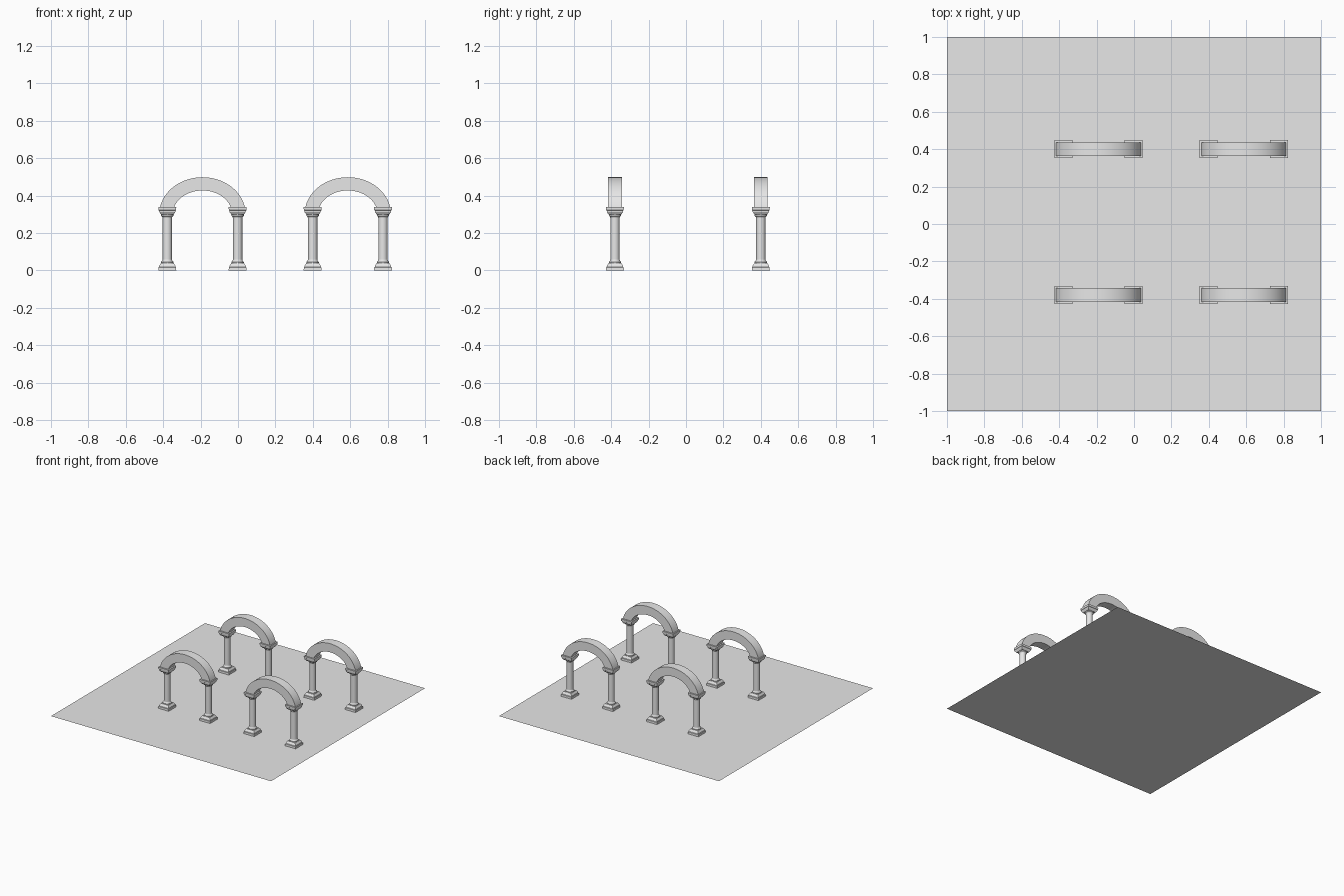
import bpy
import bmesh
import math

cube = bpy.data.objects.get("Cube")
if cube:
    bpy.data.objects.remove(cube, do_unlink=True)

grey = bpy.data.materials.new("stone_grey")
grey.use_nodes = True
grey.diffuse_color = (0.8, 0.8, 0.8, 1)
grey.node_tree.nodes["Principled BSDF"].inputs["Base Color"].default_value = (0.8, 0.8, 0.8, 1)


def finish(bm, name):
    """Turn a bmesh into a mesh that copies can share."""
    bmesh.ops.recalc_face_normals(bm, faces=bm.faces[:])
    mesh = bpy.data.meshes.new(name)
    bm.to_mesh(mesh)
    bm.free()
    mesh.materials.append(grey)
    return mesh


def stack(bm, profile, sides):
    """Loft rings of (half width, height); four sides give a square plan."""
    grow = math.sqrt(2) if sides == 4 else 1
    rings = []
    for width, z in profile:
        ring = []
        for i in range(sides):
            a = math.tau * (i + 0.5) / sides
            ring.append(bm.verts.new((width * grow * math.cos(a), width * grow * math.sin(a), z)))
        rings.append(ring)
    for low, high in zip(rings, rings[1:]):
        for i in range(sides):
            j = (i + 1) % sides
            bm.faces.new((low[i], low[j], high[j], high[i]))
    bm.faces.new(rings[0][::-1])
    bm.faces.new(rings[-1])


def place(mesh, name, location):
    obj = bpy.data.objects.new(name, mesh)
    obj.location = location
    bpy.context.collection.objects.link(obj)
    obj.select_set(True)
    bpy.context.view_layer.objects.active = obj
    return obj


CAP_TOP = 0.338
foot = [(0.048, 0), (0.047, 0.016), (0.044, 0.018), (0.043, 0.026), (0.034, 0.039)]
collar = [(0.033, 0.038), (0.033, 0.046), (0.027, 0.052), (0.025, 0.058)]

# Column base and its mirrored capital
bm = bmesh.new()
stack(bm, foot, 4)
stack(bm, collar, 32)
base_mesh = finish(bm, "column_base")
bm = bmesh.new()
stack(bm, [(w, CAP_TOP - z) for w, z in foot], 4)
stack(bm, [(w, CAP_TOP - z) for w, z in collar], 32)
capital_mesh = finish(bm, "column_capital")

# Round shaft
bm = bmesh.new()
stack(bm, [(0.025, 0.05), (0.025, CAP_TOP - 0.05)], 32)
shaft_mesh = finish(bm, "column_shaft")

# Arch: square section swept along part of an ellipse
bm = bmesh.new()
SPRING, DEPTH, STEPS = 0.30, 0.037, 40
sections = []
for i in range(STEPS + 1):
    section = []
    for a, b, y in ((0.231, 0.198, -DEPTH), (0.231, 0.198, DEPTH),
                    (0.159, 0.127, DEPTH), (0.159, 0.127, -DEPTH)):
        start = math.asin((CAP_TOP - SPRING) / b)
        t = start + (math.pi - 2 * start) * i / STEPS
        section.append(bm.verts.new((a * math.cos(t), y, SPRING + b * math.sin(t))))
    sections.append(section)
for p, q in zip(sections, sections[1:]):
    for k in range(4):
        m = (k + 1) % 4
        bm.faces.new((p[k], p[m], q[m], q[k]))
bm.faces.new(sections[0])
bm.faces.new(sections[-1])
arch_mesh = finish(bm, "arch")

# Four archways, each on two columns
bpy.ops.object.select_all(action="DESELECT")
for y, row in ((-0.38, "front"), (0.40, "back")):
    for x, side in ((-0.19, "right"), (0.587, "left")):
        tag = f"{row}_{side}"
        place(arch_mesh, f"{tag}_arch", (x, y, 0))
        for dx, end in ((-0.188, "outer_right"), (0.188, "outer_left")):
            for part, mesh in (("base", base_mesh), ("shaft", shaft_mesh), ("capital", capital_mesh)):
                place(mesh, f"{tag}_{end}_column_{part}", (x + dx, y, 0))
bpy.ops.object.shade_smooth_by_angle(angle=math.radians(25))

# Flat ground slab
bm = bmesh.new()
bmesh.ops.create_grid(bm, x_segments=1, y_segments=1, size=1)
place(finish(bm, "floor"), "floor", (0, 0, 0))
